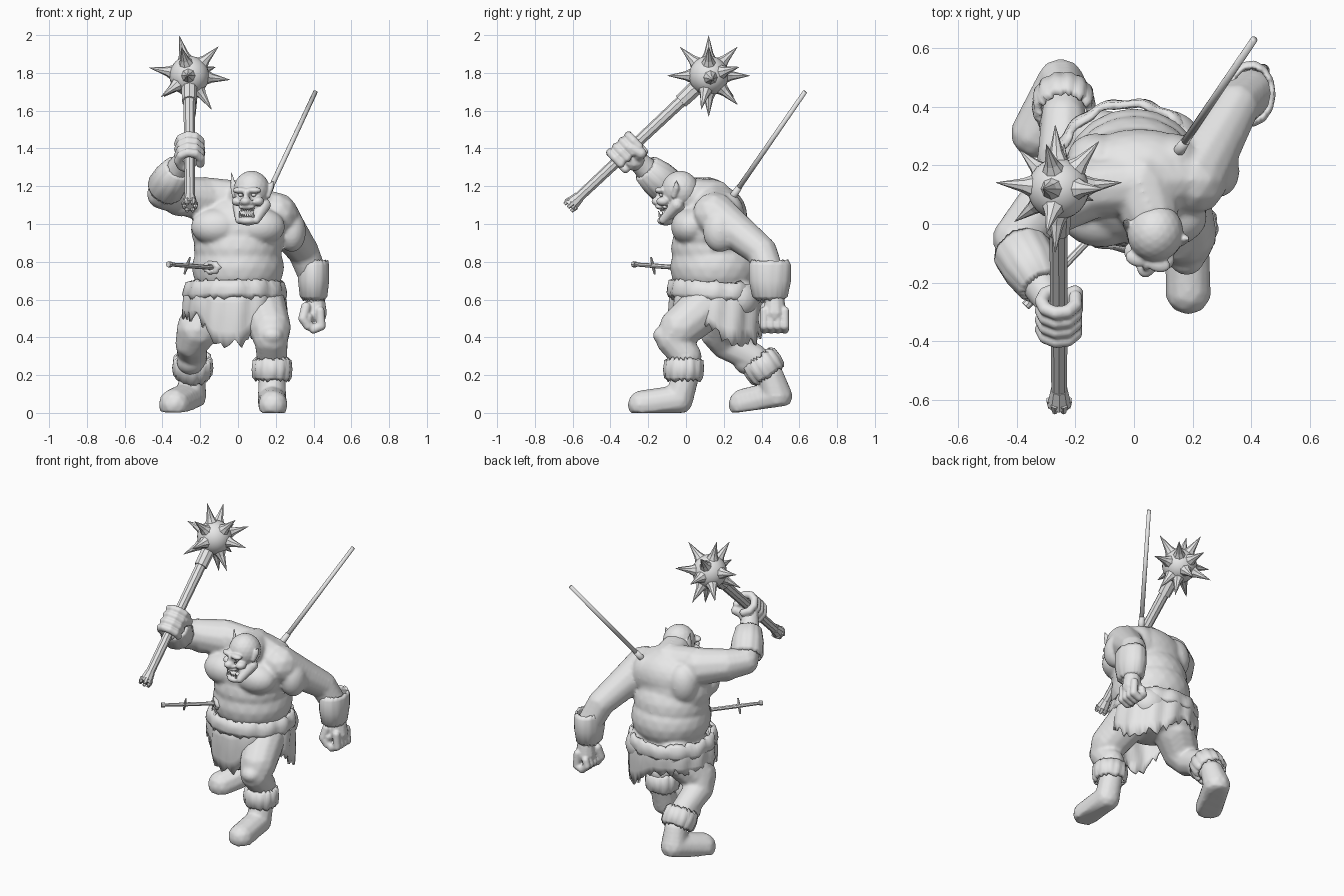
import bpy, bmesh, math, random
from mathutils import Matrix, Vector

random.seed(4)
if "Cube" in bpy.data.objects:
    bpy.data.objects.remove(bpy.data.objects["Cube"], do_unlink=True)

grey = bpy.data.materials.new("plain_grey")
grey.use_nodes = True
grey.diffuse_color = (.8, .8, .8, 1)
grey.node_tree.nodes["Principled BSDF"].inputs["Base Color"].default_value = (.8, .8, .8, 1)


def finish(name, bm, smooth=True):
    """Turn a bmesh into a named object with the shared material."""
    bmesh.ops.recalc_face_normals(bm, faces=bm.faces)
    mesh = bpy.data.meshes.new(name)
    for face in bm.faces:
        face.smooth = smooth
    bm.to_mesh(mesh)
    bm.free()
    mesh.materials.append(grey)
    obj = bpy.data.objects.new(name, mesh)
    bpy.context.collection.objects.link(obj)
    return obj


def flesh(name, limbs=(), lumps=(), voxel=.01, place=Matrix(), floor=None, relaxing=3):
    """Fuse tapering limbs (x, y, z, radius) and ellipsoids (centre, radii) into one skin."""
    bm = bmesh.new()
    for limb in limbs:
        for start, end in zip(limb, limb[1:]):
            start, end = Vector(start), Vector(end)
            steps = max(2, int((end - start).length / (min(start[3], end[3]) * .25 + .004)))
            for i in range(steps + 1):
                x, y, z, radius = start.lerp(end, i / steps)
                bmesh.ops.create_icosphere(bm, subdivisions=2, radius=radius,
                                           matrix=Matrix.Translation((x, y, z)))
    for centre, radii in lumps:
        bmesh.ops.create_icosphere(bm, subdivisions=3, radius=1,
                                   matrix=Matrix.Translation(centre) @ Matrix.Diagonal((*radii, 1)))
    bm.transform(place)
    if floor:
        for v in bm.verts:
            v.co.z = max(v.co.z, floor(v.co))
    obj = finish(name, bm)
    remesh = obj.modifiers.new("fuse", 'REMESH')
    remesh.mode = 'VOXEL'
    remesh.voxel_size = voxel
    remesh.use_smooth_shade = True
    relax = obj.modifiers.new("relax", 'SMOOTH')
    relax.iterations = relaxing
    return obj


def rods(name, pieces, sides=10, place=Matrix(), smooth=False):
    """Cones and cylinders running from point to point."""
    bm = bmesh.new()
    for start, end, r_start, r_end in pieces:
        start, end = Vector(start), Vector(end)
        along = end - start
        turn = along.to_track_quat('Z', 'Y').to_matrix().to_4x4()
        bmesh.ops.create_cone(bm, cap_ends=True, segments=sides, radius1=r_start, radius2=r_end,
                              depth=along.length,
                              matrix=place @ Matrix.Translation((start + end) / 2) @ turn)
    return finish(name, bm, smooth)


def band(name, place, rows, jag=.01, count=60, ripple=.03, hang=None, thick=.014):
    """Ragged cloth ring of (x radius, y radius, height); hang gives the hem height by angle."""
    bm = bmesh.new()
    rings = []
    for j, (rx, ry, height) in enumerate(rows):
        ring = []
        for i in range(count):
            a = math.tau * i / count
            fold = 1 + ripple * math.sin(13 * a + j * .4) + random.uniform(-.3, .3) * ripple
            z = height if hang is None else rows[0][2] + (hang(a) - rows[0][2]) * j / (len(rows) - 1)
            if j in (0, len(rows) - 1):
                z += random.uniform(-jag, jag) * (.3 if hang and j == 0 else 1)
            ring.append(bm.verts.new((rx * fold * math.sin(a), -ry * fold * math.cos(a), z)))
        rings.append(ring)
    for upper, lower in zip(rings, rings[1:]):
        for i in range(count):
            k = (i + 1) % count
            bm.faces.new((upper[i], upper[k], lower[k], lower[i]))
    bm.transform(place)
    obj = finish(name, bm)
    solid = obj.modifiers.new("thickness", 'SOLIDIFY')
    solid.thickness = thick
    solid.offset = 0
    return obj


def aim(start, end):
    start, end = Vector(start), Vector(end)
    return Matrix.Translation(start) @ (end - start).to_track_quat('Z', 'Y').to_matrix().to_4x4()


# Body: torso masses, arms and legs in one skin
right_arm = [(-.18, .12, 1.13, .12), (-.32, .04, 1.15, .1), (-.4, -.05, 1.16, .085),
             (-.36, -.14, 1.22, .08), (-.29, -.26, 1.34, .055)]
left_arm = [(.2, .15, 1.05, .12), (.275, .28, .95, .1), (.345, .4, .855, .085),
            (.4, .45, .72, .08), (.41, .47, .58, .05)]
left_leg = [(.13, .1, .56, .13), (.17, -.03, .45, .115), (.175, -.07, .39, .093),
            (.18, 0, .3, .085), (.18, 0, .18, .065)]
right_leg = [(-.13, .22, .55, .14), (-.215, .18, .44, .115), (-.245, .21, .37, .09),
             (-.24, .36, .29, .08), (-.24, .46, .17, .065)]
neck = [(.02, .14, 1.12, .12), (.05, .05, 1.14, .105), (.07, -.01, 1.15, .085)]
shoulders = [(-.17, .12, 1.15, .1), (.03, .14, 1.12, .11), (.2, .16, 1.05, .11)]
torso = [((0, .155, .77), (.245, .24, .2)), ((-.01, .165, .6), (.23, .225, .13)),
         ((0, .13, .97), (.25, .2, .2)), ((0, .145, .87), (.235, .225, .2)),
         ((.02, .18, 1.04), (.23, .145, .16))]
for side in (-1, 1):
    torso += [((side * .11, .025, .985), (.14, .105, .1)),          # chest
              ((side * .13, .22, 1.04), (.1, .09, .13)),            # shoulder blade
              ((side * .11, .28, .6), (.12, .11, .11))]             # seat
muscles = [((.285, .18, .96), (.075, .09, .11)), ((-.3, .04, 1.1), (.09, .07, .06)),
           ((.18, -.12, .41), (.06, .055, .05)), ((-.25, .33, .27), (.075, .08, .07))]
flesh("body", [right_arm, left_arm, left_leg, right_leg, neck, shoulders], torso + muscles,
      relaxing=8)

# Head, turned slightly aside, with the mouth open
face = Matrix.Translation((.07, -.04, 1.16)) @ Matrix.Rotation(math.radians(-15), 4, 'Z')
skull = [((0, .01, .02), (.096, .1, .102)), ((0, -.113, -.04), (.03, .034, .024)),
         ((0, -.1, -.01), (.015, .025, .04)), ((0, -.095, -.07), (.045, .03, .014)),
         ((0, -.07, -.143), (.05, .045, .025)), ((0, 0, -.07), (.075, .065, .075))]
sides_of_head = []
for side in (-1, 1):
    skull += [((side * .037, -.09, .018), (.042, .028, .018)),
              ((side * .058, -.07, -.04), (.03, .035, .025)),
              ((side * .024, -.106, -.048), (.016, .018, .014))]
    sides_of_head.append([(side * .07, .01, -.06, .035), (side * .045, -.07, -.138, .024)])
    ear_rise = .07 if side > 0 else .115
    sides_of_head.append([(side * .09, .0, -.01, .016), (side * .1, .015, .03, .018),
                          (side * .115, .02, ear_rise, .004)])
flesh("head", sides_of_head, skull, .006, face)
flesh("eyes", (), [((s * .036, -.082, -.006), (.014, .014, .011)) for s in (-1, 1)], .004, face)
teeth = []
for i in range(-3, 4):
    x, y = i * .011, -.1 + abs(i) * .005
    teeth += [((x, y + .01, -.13), (x, y, -.109), .006, .002),
              ((x, y + .01, -.075), (x, y, -.092), .006, .002)]
for side in (-1, 1):
    teeth.append(((side * .036, -.09, -.125), (side * .038, -.1, -.09), .008, .001))
rods("teeth", teeth, 6, face)

# Spiked mace
butt, mace_top = Vector((-.255, -.6, 1.11)), Vector((-.258, .12, 1.785))
along = (mace_top - butt).normalized()
grip = butt.lerp(mace_top, .4)
rods("mace_shaft", [(butt, mace_top, .027, .033),
                    (mace_top - along * .2, mace_top - along * .1, .04, .042),
                    (butt - along * .02, butt + along * .05, .042, .03)], 9)
across = Vector((1, 0, 0))
outward = Vector((0, -along.z, along.y))
crown = []
for i in range(6):
    a = math.tau * i / 6
    rim = butt + (across * math.cos(a) + outward * math.sin(a)) * .03
    crown.append((rim, rim - along * .035, .016, .009))
rods("mace_butt_crown", crown, 6)
bm = bmesh.new()
bmesh.ops.create_uvsphere(bm, u_segments=24, v_segments=16, radius=.105,
                          matrix=Matrix.Translation(mace_top))
finish("mace_ball", bm)
# Spikes: a slightly skewed upright ring, two side spikes and a few slanting ones
ways = []
for i in range(8):
    a = math.tau * i / 8
    ways.append(Vector((-.2 * math.cos(a) - .05, math.sin(a), math.cos(a))))
ways += [Vector(way) for way in ((-1, .1, .2), (1, .1, -.1), (.75, 0, .75), (.6, -.2, -.9),
                                 (-.8, -.6, -.6), (-.6, .6, -.5), (.6, .7, .2))]
spikes = []
for way in ways:
    way.normalize()
    if way.dot(along) > -.9:
        spikes += [(mace_top + way * .085, mace_top + way * .125, .043, .024),
                   (mace_top + way * .125, mace_top + way * .218, .024, .001)]
rods("mace_spikes", spikes, 8)

# Right hand, fingers wrapped round the shaft
fingers = []
for k in range(4):
    middle = grip + along * (k - 1.5) * .044
    finger = []
    for degrees in range(260, -21, -40):
        a = math.radians(degrees)
        p = middle + (across * math.cos(a) + outward * math.sin(a)) * .06
        finger.append((*p, .024))
    fingers.append(finger)
palm = grip - outward * .055 - across * .015
thumb_tip = grip + across * .06 + along * .03
fingers += [[(-.29, -.26, 1.34, .055), (*palm, .06)],
            [(*palm, .035), (*(palm + across * .07 + along * .05), .03), (*thumb_tip, .024)]]
flesh("right_hand", fingers, (), .006)

# Left hand, a hanging fist with curled fingers
knuckles = [[(.41, .47, .6, .052), (.41, .47, .53, .063)],
            [(.36, .42, .56, .028), (.345, .405, .5, .027), (.37, .41, .46, .024)]]
for k in range(4):
    y = .415 + k * .036
    knuckles.append([(.435, y, .54, .024), (.44, y, .46, .025), (.4, y, .442, .024),
                     (.365, y, .475, .023), (.375, y, .51, .022)])
flesh("left_hand", knuckles, (), .006)

# Boots with flat soles, the trailing heel lifted
left_boot = [(.18, .0, .2, .073), (.18, -.04, .07, .08), (.185, -.23, .042, .08)]
right_boot = [(-.24, .45, .19, .073), (-.25, .48, .09, .085), (-.335, .31, .045, .087)]
flesh("left_boot", [left_boot], floor=lambda p: 0)
flesh("right_boot", [right_boot], floor=lambda p: max(0, (p.y - .26) * .14))

# Fur cuffs and forearm wraps
cuff = [(.078, .078, .055), (.096, .096, .045), (.1, .1, 0), (.096, .096, -.04), (.083, .083, -.055)]
band("left_boot_cuff", Matrix.Translation((.18, -.012, .23)), cuff)
band("right_boot_cuff", Matrix.Translation((-.24, .41, .245)) @ Matrix.Rotation(.6, 4, 'X'), cuff)
band("left_forearm_wrap", Matrix.Translation((.4, .445, .7)),
     [(.07, .09, .105), (.075, .105, .08), (.075, .104, 0), (.066, .088, -.08), (.05, .06, -.1)],
     .005, ripple=.01)
band("right_forearm_wrap", aim((-.39, -.08, 1.18), (-.3, -.24, 1.32)),
     [(.085, .085, 0), (.094, .094, .02), (.09, .09, .1), (.074, .074, .18), (.058, .058, .19)],
     .005, ripple=.015)


# Ragged kilt and its rolled fur belt
def hem(a):
    def drop(centre, width):
        gap = (a - centre + math.pi) % math.tau - math.pi
        return math.exp(-(gap / width) ** 4)
    return .51 - .15 * drop(-.13, .5) - .13 * drop(2.2, .8)


hips = Matrix.Translation((-.018, .165, 0))
band("kilt", hips, [(.25, .24, .65), (.262, .247, 1), (.266, .248, 1), (.268, .245, 1), (.266, .24, 1)],
     .03, 90, .025, hem)
band("fur_belt", hips @ Matrix.Translation((0, 0, .65)) @ Matrix.Rotation(-.05, 4, 'X'),
     [(.235, .232, .04), (.255, .25, .035), (.263, .255, 0), (.267, .256, -.025), (.258, .247, -.05)],
     .013, 90, .02)

# Dagger stuck in the belly, with a torn wound
hilt, wound = Vector((-.37, -.28, .787)), Vector((-.13, -.03, .768))
guard = hilt.lerp(wound, .42)
tilt = Vector((.015, -.01, .045))
rods("dagger", [(hilt, guard, .01, .012), (guard, wound, .013, .012),
                (hilt, hilt.lerp(wound, .06), .016, .016),
                (guard, guard + tilt, .01, .005), (guard, guard - tilt, .01, .005)], 8)
band("wound_rim", aim((-.145, -.035, .77), hilt),
     [(.055, .035, -.03), (.045, .028, 0), (.025, .015, .002)], .006, 20, .1)

# Broken spear standing in the back
tip, entry = Vector((.41, .63, 1.7)), Vector((.14, .23, 1.12))
rods("spear", [(entry, tip, .014, .012), (entry, entry.lerp(tip, .13), .022, .016)], 12, smooth=True)
